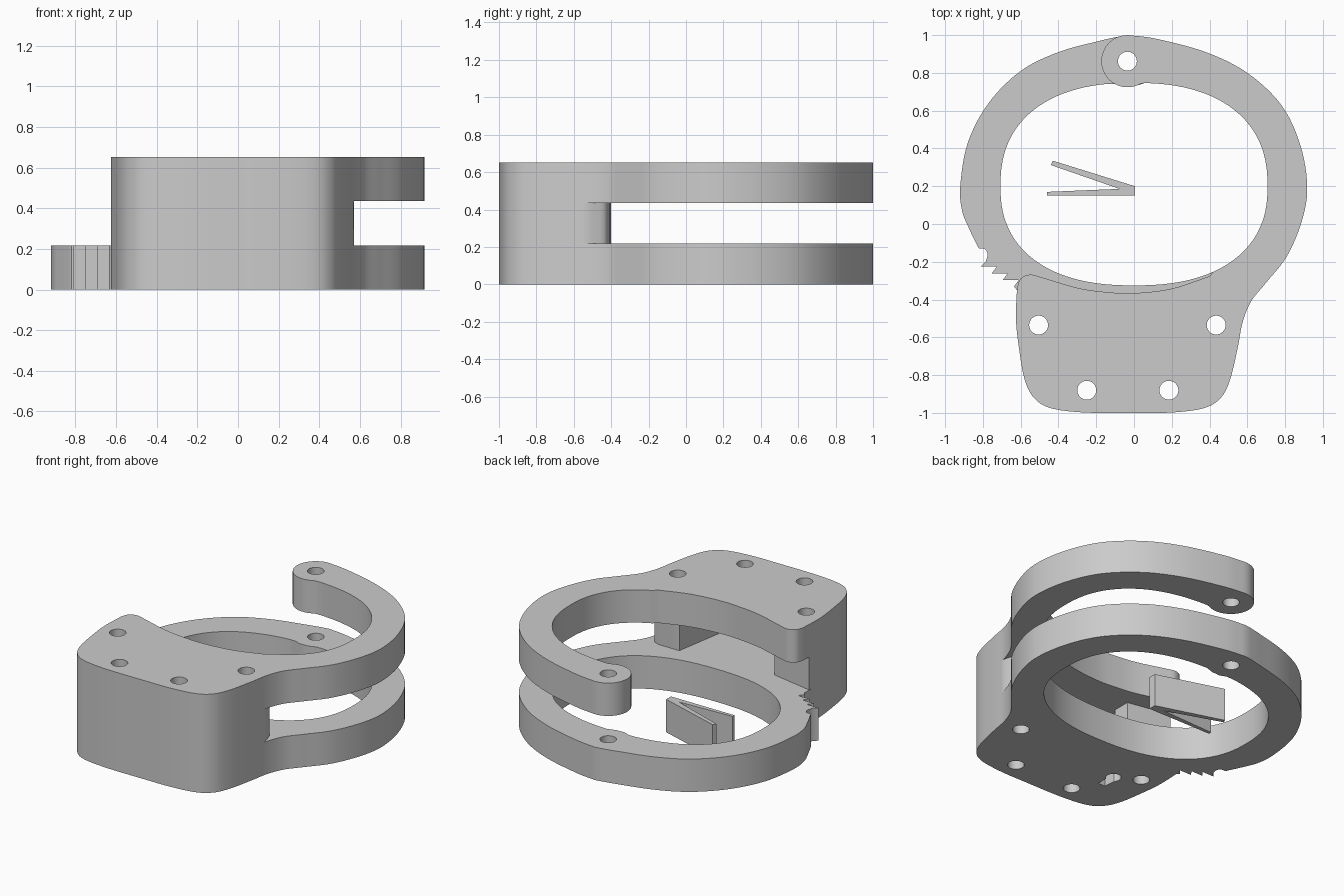
import bpy
import bmesh
from math import sin, cos, pi, radians, hypot, sqrt
from mathutils import Vector

cube = bpy.data.objects.get("Cube")
if cube:
    bpy.data.objects.remove(cube, do_unlink=True)

steel = bpy.data.materials.new("grey_steel")
steel.use_nodes = True
GREY = (0.6, 0.6, 0.6, 1)
steel.diffuse_color = GREY
steel.node_tree.nodes["Principled BSDF"].inputs["Base Color"].default_value = GREY

LAYER = 0.217
PIVOT = (-0.035, 0.862)
PIVOT_RADIUS = 0.138


def smooth(points, steps=6):
    """Catmull-Rom curve through the given points."""
    pts = [Vector(p) for p in points]
    pts = [pts[0] * 2 - pts[1]] + pts + [pts[-1] * 2 - pts[-2]]
    result = []
    for a, b, c, d in zip(pts, pts[1:], pts[2:], pts[3:]):
        for i in range(steps):
            t = i / steps
            result.append(0.5 * (2 * b + (c - a) * t + (2 * a - 5 * b + 4 * c - d) * t ** 2
                                 + (3 * b - a - 3 * c + d) * t ** 3))
    return [tuple(p) for p in result] + [tuple(points[-1])]


def arc(centre, radius, start=0, end=360, steps=32):
    angles = [radians(start + (end - start) * i / steps) for i in range(steps)]
    return [(centre[0] + radius * cos(a), centre[1] + radius * sin(a)) for a in angles]


def plate(name, outlines, bottom, height=LAYER):
    """Extrude a flat outline with holes into a solid plate."""
    curve = bpy.data.curves.new(name, "CURVE")
    curve.dimensions = "2D"
    curve.fill_mode = "BOTH"
    curve.extrude = height / 2
    for outline in outlines:
        spline = curve.splines.new("POLY")
        spline.points.add(len(outline) - 1)
        for point, (x, y) in zip(spline.points, outline):
            point.co = (x, y, 0, 1)
        spline.use_cyclic_u = True
    obj = bpy.data.objects.new(name, curve)
    bpy.context.collection.objects.link(obj)
    bpy.ops.object.select_all(action="DESELECT")
    obj.select_set(True)
    bpy.context.view_layer.objects.active = obj
    bpy.ops.object.convert(target="MESH")
    obj = bpy.context.view_layer.objects.active
    bm = bmesh.new()
    bm.from_mesh(obj.data)
    bmesh.ops.translate(bm, verts=bm.verts, vec=(0, 0, bottom + height / 2))
    bmesh.ops.remove_doubles(bm, verts=bm.verts, dist=0.0002)
    bmesh.ops.recalc_face_normals(bm, faces=bm.faces)
    bm.to_mesh(obj.data)
    bm.free()
    obj.data.materials.clear()
    obj.data.materials.append(steel)
    bpy.ops.object.shade_smooth_by_angle(angle=radians(30))
    return obj


def opening_point(angle):
    """Rounded wrist opening, with a bulge around the pivot."""
    c, s = cos(angle), sin(angle)
    power = 2 / 2.35
    x = 0.707 * abs(c) ** power * (1 if c > 0 else -1)
    y = 0.2 + (0.547 if s > 0 else 0.525) * abs(s) ** power * (1 if s > 0 else -1)
    offset = abs(x - PIVOT[0])
    if s > 0 and offset < PIVOT_RADIUS:
        y = min(y, PIVOT[1] - sqrt(PIVOT_RADIUS ** 2 - offset ** 2))
    return x, y


# Shared outer edge: from the pivot round the left side and along the body
outer = smooth([(-0.03, 1), (0.12, 0.98), (0.38, 0.91), (0.6, 0.8), (0.78, 0.63),
                (0.88, 0.42), (0.917, 0.2), (0.89, 0.02), (0.81, -0.17), (0.7, -0.31),
                (0.62, -0.41), (0.575, -0.52), (0.55, -0.65), (0.51, -0.82),
                (0.46, -0.92), (0.37, -0.975), (0.2, -0.998), (0, -1), (-0.26, -0.998),
                (-0.44, -0.975), (-0.53, -0.92), (-0.58, -0.82), (-0.61, -0.65),
                (-0.625, -0.5), (-0.62, -0.35)])
opening = [opening_point(2 * pi * i / 120) for i in range(120)]

# Screw and pivot holes
body_holes = [arc(c, 0.05) for c in
              ((-0.505, -0.535), (0.435, -0.535), (-0.25, -0.88), (0.185, -0.88))]
pivot_hole = arc(PIVOT, 0.05)
keyhole = arc((-0.36, -0.62), 0.045, -55, 235) + [(-0.386, -0.73), (-0.334, -0.73)]

# Ratchet teeth, stepping outwards up the arm
teeth = [(-0.635, -0.33)]
for i in range(3):
    x, y = -0.61 - 0.058 * i, -0.297 + 0.036 * i
    teeth += [(x, y), (x - 0.085, y)]
teeth += smooth([(-0.785, -0.2), (-0.775, -0.16), (-0.79, -0.132), (-0.82, -0.13)], 4)
arm = smooth([(-0.825, -0.125), (-0.875, -0.02), (-0.91, 0.07), (-0.92, 0.2),
              (-0.88, 0.43), (-0.77, 0.64), (-0.6, 0.81), (-0.4, 0.91), (-0.18, 0.97),
              (-0.05, 0.999)])

# Lower plate with the full ring and toothed arm
plate("lower_cuff", [outer + teeth + arm[:-1], opening, pivot_hole, keyhole] + body_holes, 0)

# Middle body block with the lock cavity open towards the ring
block = [p for p in outer if p[1] < -0.52]
shoulder = smooth([(0.49, -0.41), (0.535, -0.435), (0.56, -0.5)], 4)
cavity = [(-0.62, -0.4), (-0.33, -0.455), (-0.33, -0.57), (-0.42, -0.6), (-0.42, -0.75),
          (0.28, -0.75), (0.336, -0.41)]
left_side = [p for p in outer if p[0] < -0.6 and -0.52 <= p[1] < -0.41]
plate("middle_block", [block + left_side + cavity + shoulder] + body_holes, LAYER, 0.218)

# Upper plate with the open hooked arm
lip = smooth([(-0.62, -0.34), (-0.6, -0.29), (-0.55, -0.268), (-0.48, -0.285),
              (-0.3, -0.338), (-0.15, -0.36), (0, -0.366), (0.2, -0.342), (0.4, -0.276)])
inner_arm = [p for p in opening if p[0] > 0.41 and p[1] < 0.2]
inner_arm += [p for p in opening if p[0] > 0.05 and p[1] >= 0.2]
inner_arm = [p for p in inner_arm if hypot(p[0] - PIVOT[0], p[1] - PIVOT[1]) > PIVOT_RADIUS + 0.001]
hook_end = arc(PIVOT, PIVOT_RADIUS, -60, -268)
plate("upper_cuff", [outer + lip + inner_arm + hook_end, pivot_hole] + body_holes, 2 * LAYER + 0.001)

# Loose spring pawl lying inside the ring
pawl = [(-0.43, 0.335), (0.005, 0.2), (0.005, 0.15), (-0.46, 0.15), (-0.46, 0.17),
        (-0.077, 0.186), (-0.44, 0.312)]
plate("spring_pawl", [pawl], 0)
